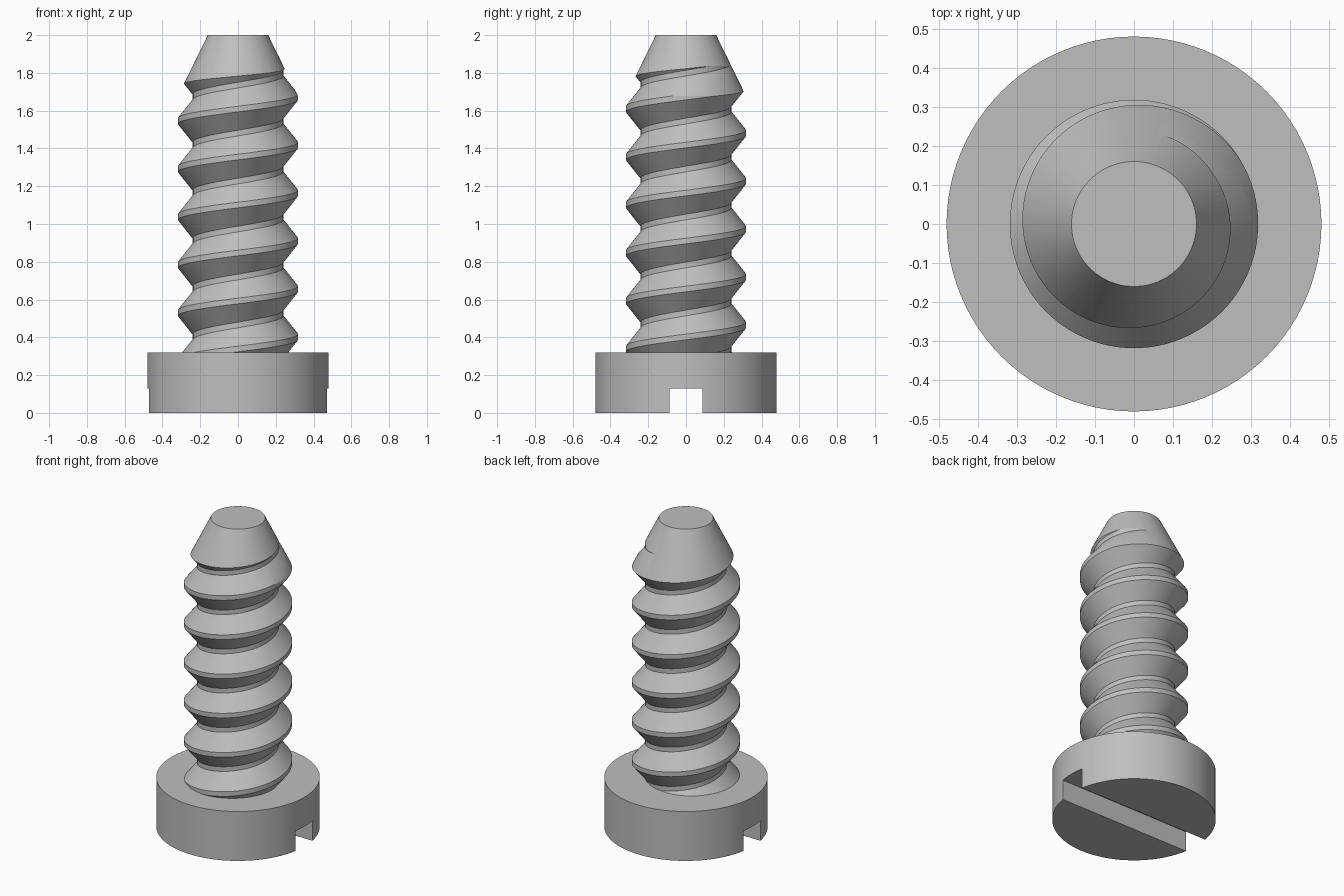
import bpy, bmesh, math

if "Cube" in bpy.data.objects:
    bpy.data.objects.remove(bpy.data.objects["Cube"])

SEG = 96            # sides around the screw
PITCH = 0.254       # rise per turn
ROOT, CREST = 0.24, 0.318
FLAT = 0.03         # height of crest and root flats
HEAD_R, HEAD_H = 0.48, 0.32

steel = bpy.data.materials.new("steel_grey")
steel.diffuse_color = (0.52, 0.52, 0.52, 1)
steel.use_nodes = True
steel.node_tree.nodes["Principled BSDF"].inputs["Base Color"].default_value = steel.diffuse_color


def make_object(name, bm):
    bmesh.ops.recalc_face_normals(bm, faces=bm.faces)
    mesh = bpy.data.meshes.new(name)
    bm.to_mesh(mesh)
    bm.free()
    mesh.materials.append(steel)
    ob = bpy.data.objects.new(name, mesh)
    bpy.context.collection.objects.link(ob)
    return ob


def lathe(name, profile):
    """Closed solid of revolution from (radius, z) points."""
    bm = bmesh.new()
    rings = [[bm.verts.new((r * math.cos(2 * math.pi * i / SEG),
                            r * math.sin(2 * math.pi * i / SEG), z))
              for i in range(SEG)] for r, z in profile]
    for a, b in zip(rings, rings[1:]):
        for i in range(SEG):
            k = (i + 1) % SEG
            bm.faces.new((a[i], a[k], b[k], b[i]))
    bm.faces.new(rings[0])
    bm.faces.new(rings[-1])
    return make_object(name, bm)


def boolean(ob, cutter, operation):
    mod = ob.modifiers.new("cut", 'BOOLEAN')
    mod.operation, mod.solver, mod.object = operation, 'EXACT', cutter
    bpy.context.view_layer.objects.active = ob
    bpy.ops.object.modifier_apply(modifier=mod.name)
    bpy.data.objects.remove(cutter)


def smooth(ob):
    bpy.ops.object.select_all(action='DESELECT')
    ob.select_set(True)
    bpy.context.view_layer.objects.active = ob
    bpy.ops.object.shade_smooth_by_angle(angle=math.radians(25))


def helix_solid(name, start, turns):
    """Continuous right-handed thread, the last column joining one pitch up."""
    half = FLAT / 2
    steps = [(CREST, -half), (CREST, half),
             (ROOT, PITCH / 2 - half), (ROOT, PITCH / 2 + half)]
    rows = 4 * turns
    bm = bmesh.new()
    cols = []
    for i in range(SEG):
        a = 2 * math.pi * i / SEG
        col = []
        for j in range(rows + 1 + (4 if i == 0 else 0)):
            r, dz = steps[j % 4]
            z = start + PITCH * (j // 4 + i / SEG) + dz
            col.append(bm.verts.new((r * math.cos(a), r * math.sin(a), z)))
        cols.append(col)

    def v(i, j):
        return cols[i][j] if i < SEG else cols[0][j + 4]

    for i in range(SEG):
        for j in range(rows):
            bm.faces.new((v(i, j), v(i + 1, j), v(i + 1, j + 1), v(i, j + 1)))
    # fan caps over both stepped ends
    for j, z in ((0, start), (rows, start + PITCH * (turns + 0.5))):
        loop = [v(i, j) for i in range(SEG + 1)] + [v(0, j + k) for k in (3, 2, 1)]
        centre = bm.verts.new((0, 0, z))
        for p, q in zip(loop, loop[1:] + loop[:1]):
            bm.faces.new((p, q, centre))
    return make_object(name, bm)


# Threaded shank, trimmed to a blunt conical tip
shank = helix_solid("threaded_shank", 1.672 - 7 * PITCH, 9)
envelope = lathe("tip_trimmer", [(0.40, 0.22), (0.40, 1.51), (0.16, 2.0)])
boolean(shank, envelope, 'INTERSECT')
smooth(shank)

# Cylindrical head with a straight driver slot underneath
head = lathe("screw_head", [(HEAD_R, 0), (HEAD_R, HEAD_H)])
bm = bmesh.new()
bmesh.ops.create_cube(bm, size=1)
bmesh.ops.scale(bm, vec=(1.2, 0.175, 0.26), verts=bm.verts)
slot = make_object("slot_cutter", bm)
boolean(head, slot, 'DIFFERENCE')
smooth(head)
